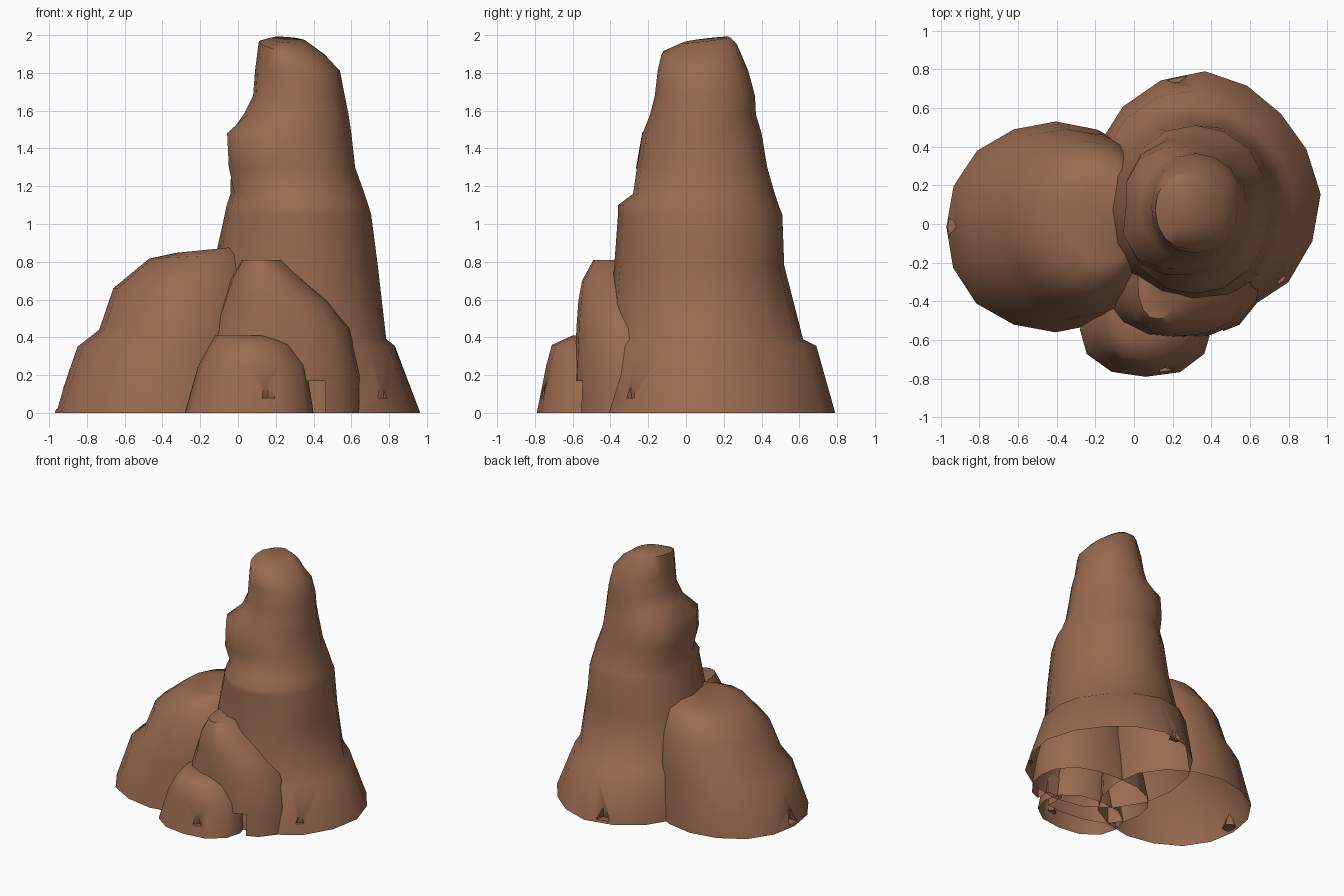
import bpy, bmesh, math, random
from mathutils import Matrix

if "Cube" in bpy.data.objects:
    bpy.data.objects.remove(bpy.data.objects["Cube"])

random.seed(4)
clay = bpy.data.materials.new("brown clay")
clay.diffuse_color = (0.32, 0.145, 0.08, 1)
clay.use_nodes = True
clay.node_tree.nodes["Principled BSDF"].inputs["Base Color"].default_value = clay.diffuse_color


def add_object(name, bm):
    bmesh.ops.recalc_face_normals(bm, faces=bm.faces)
    me = bpy.data.meshes.new(name)
    bm.to_mesh(me)
    bm.free()
    me.materials.append(clay)
    ob = bpy.data.objects.new(name, me)
    bpy.context.collection.objects.link(ob)
    return ob


def mound(name, rings, sides=16, power=2.0, jitter=0.012, cutters=(), shape=lambda z, deg: 1):
    """Loft rings of (z, x0, x1, y0, y1, tilt_x, tilt_y), carve the dents, open the bottom."""
    bm = bmesh.new()
    loops = []
    for z, x0, x1, y0, y1, *tilt in rings:
        tx, ty = tilt or (0, 0)
        cx, cy, rx, ry = (x0 + x1) / 2, (y0 + y1) / 2, (x1 - x0) / 2, (y1 - y0) / 2
        loop = []
        for i in range(sides):
            a = math.tau * i / sides
            c, s = math.cos(a), math.sin(a)
            k = (abs(c) ** power + abs(s) ** power) ** (-1 / power)
            k *= shape(z, math.degrees(a))
            if i % (sides // 4):  # keep the extreme points exact
                k *= 1 + random.uniform(-jitter, jitter)
            dx, dy = rx * c * k, ry * s * k
            loop.append(bm.verts.new((cx + dx, cy + dy, z + dx * tx + dy * ty)))
        loops.append(loop)
    for lo, hi in zip(loops, loops[1:]):
        for i in range(sides):
            j = (i + 1) % sides
            bm.faces.new((lo[i], lo[j], hi[j], hi[i]))
    bm.faces.new(loops[0])
    bm.faces.new(loops[-1])
    bmesh.ops.triangulate(bm, faces=[f for f in bm.faces if len(f.verts) == 4])
    ob = add_object(name, bm)

    # carve the openings
    for c in cutters:
        m = ob.modifiers.new("carve", 'BOOLEAN')
        m.operation, m.solver, m.object = 'DIFFERENCE', 'EXACT', c
    dg = bpy.context.evaluated_depsgraph_get()
    me = bpy.data.meshes.new_from_object(ob.evaluated_get(dg))
    ob.modifiers.clear()
    ob.data = me

    # hollow underside
    bm = bmesh.new()
    bm.from_mesh(me)
    floor = [f for f in bm.faces if all(abs(v.co.z) < 1e-3 for v in f.verts)]
    bmesh.ops.delete(bm, geom=floor, context='FACES')
    bm.to_mesh(me)
    bm.free()
    bpy.ops.object.select_all(action='DESELECT')
    ob.select_set(True)
    bpy.context.view_layer.objects.active = ob
    bpy.ops.object.shade_smooth_by_angle(angle=math.radians(58))
    return ob


def dent(x, y, z, r, h):
    """Pointed hollow cutter."""
    bm = bmesh.new()
    bmesh.ops.create_cone(bm, cap_ends=True, segments=5, radius1=r, radius2=r * 0.05, depth=h,
                          matrix=Matrix.Translation((x, y, z + h / 2)))
    ob = add_object("dent_cutter", bm)
    ob.hide_render = True
    return ob


def doorway(x0, x1, y0, y1, h):
    """Square entrance cutter."""
    bm = bmesh.new()
    bmesh.ops.create_cube(bm, size=1, matrix=Matrix.Translation(((x0 + x1) / 2, (y0 + y1) / 2, h / 2 - 0.1))
                          @ Matrix.Diagonal((x1 - x0, y1 - y0, h + 0.2, 1)))
    ob = add_object("door_cutter", bm)
    ob.hide_render = True
    return ob


def lobe(deg, centre, width):
    """Smooth bump around one direction."""
    return max(0, math.cos(math.radians((deg - centre) * 90 / width))) if abs(deg - centre) < width else 0


def tower_shape(z, deg):
    k = 1
    if z < 0.6:  # flattened back right foot
        k -= (0.08 if z < 0.38 else 0.04) * lobe(deg, 45, 42)
    if 1.2 < z < 1.55:  # spurs on the left side
        k += 0.17 * lobe(deg, 220, 42) + 0.12 * lobe(deg, 140, 42)
    return k


cut_tower = [dent(0.77, -0.30, 0.08, 0.04, 0.13), dent(0.22, 0.75, 0.02, 0.06, 0.13)]
cut_left = [dent(-0.93, -0.01, 0.02, 0.06, 0.13)]
cut_door = [doorway(0.33, 0.46, -0.75, -0.44, 0.17)]
cut_bump = [dent(0.16, -0.76, 0.08, 0.04, 0.13)]

# tall main tower with a slanted, domed tip
mound("tall_tower", [
    (0.00, -.23, .965, -.48, .79), (0.355, -.19, .83, -.42, .69), (0.39, -.18, .785, -.41, .62),
    (0.78, -.13, .74, -.38, .52), (1.05, -.07, .705, -.36, .51), (1.10, -.06, .69, -.36, .49),
    (1.16, -.04, .67, -.28, .47), (1.30, -.03, .62, -.26, .43), (1.48, -.035, .60, -.23, .40),
    (1.58, .03, .585, -.19, .37), (1.68, .08, .565, -.165, .365), (1.81, .09, .54, -.15, .33),
    (1.925, .11, .47, -.13, .27, -.22, .13), (1.975, .17, .36, -.02, .23, -.08, .12),
], power=2.1, cutters=cut_tower, shape=tower_shape)

# broad mound on the left
mound("left_mound", [
    (0.00, -.97, .16, -.56, .53), (0.35, -.85, .15, -.50, .49), (0.44, -.735, .15, -.48, .48),
    (0.66, -.66, .12, -.41, .43), (0.83, -.47, .06, -.30, .34, .05, 0),
    (0.865, -.33, .03, -.19, .20, .10, 0),
], power=2.1, cutters=cut_left)

# front mound with the doorway
mound("front_mound", [
    (0.00, -.28, .66, -.60, .05), (0.20, -.24, .655, -.59, .03), (0.45, -.13, .59, -.58, .0),
    (0.59, -.08, .48, -.57, -.02), (0.70, -.04, .35, -.55, -.05), (0.81, .02, .23, -.49, -.10),
], power=2.4, jitter=0.01, cutters=cut_door)

# low bump at the very front
mound("front_bump", [
    (0.00, -.28, .40, -.79, -.30), (0.25, -.21, .36, -.74, -.30),
    (0.36, -.15, .28, -.71, -.30), (0.41, -.12, .18, -.60, -.35),
], sides=12, power=2.3, jitter=0.01, cutters=cut_bump)

# discard the cutters
for c in cut_tower + cut_left + cut_door + cut_bump:
    bpy.data.objects.remove(c)
